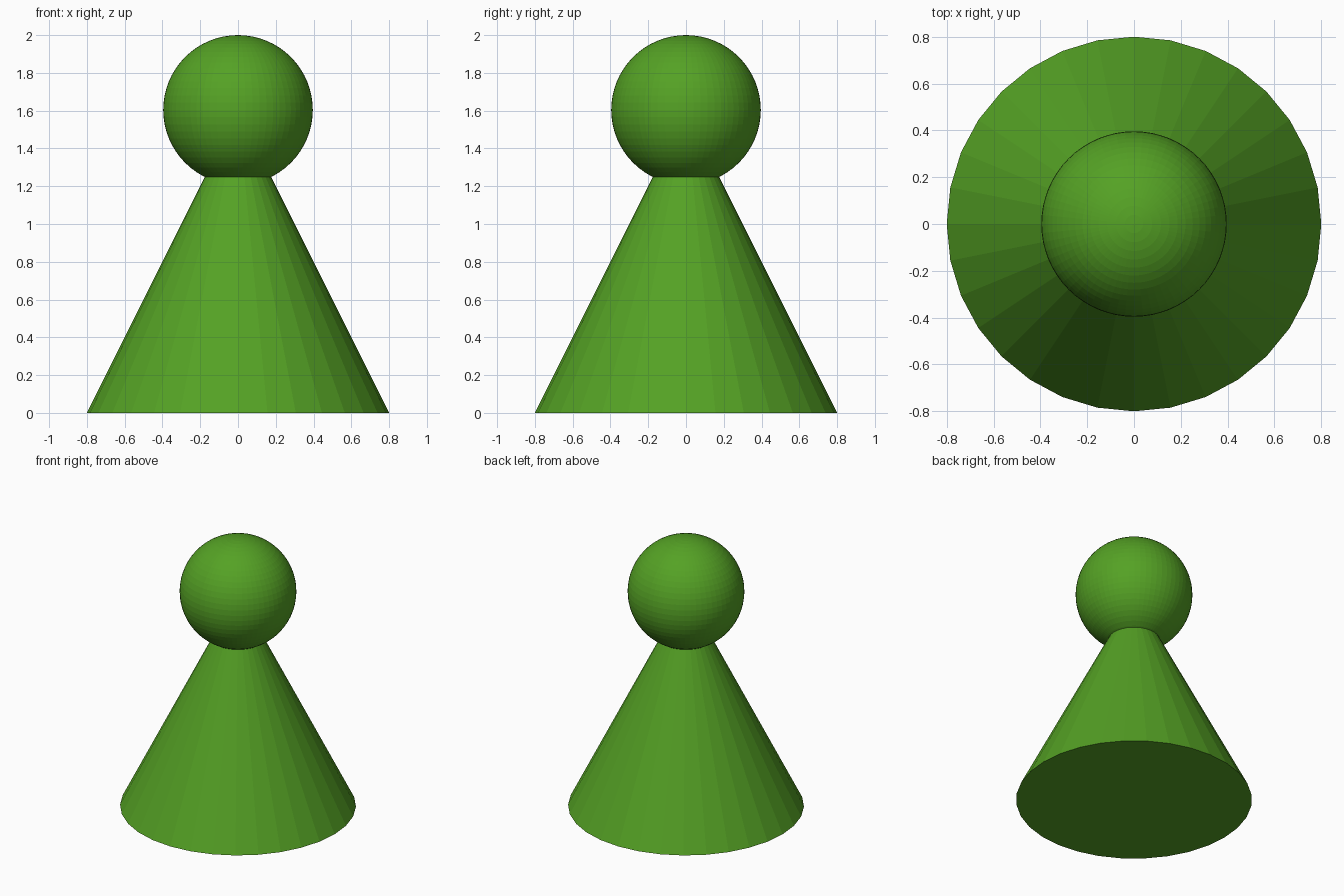
import bpy

if "Cube" in bpy.data.objects:
    bpy.data.objects.remove(bpy.data.objects["Cube"])

green = bpy.data.materials.new("green")
green.diffuse_color = (0.09, 0.36, 0.018, 1)
green.use_nodes = True
green.node_tree.nodes["Principled BSDF"].inputs["Base Color"].default_value = green.diffuse_color


def finish(name):
    obj = bpy.context.object
    obj.name = name
    obj.data.materials.append(green)
    bpy.ops.object.shade_flat()


# Conical body, its tip hidden inside the head
bpy.ops.mesh.primitive_cone_add(vertices=32, radius1=0.8, radius2=0,
                                depth=1.6, location=(0, 0, 0.8))
finish("body")

# Round head
bpy.ops.mesh.primitive_uv_sphere_add(segments=64, ring_count=32,
                                     radius=0.396, location=(0, 0, 1.604))
finish("head")
